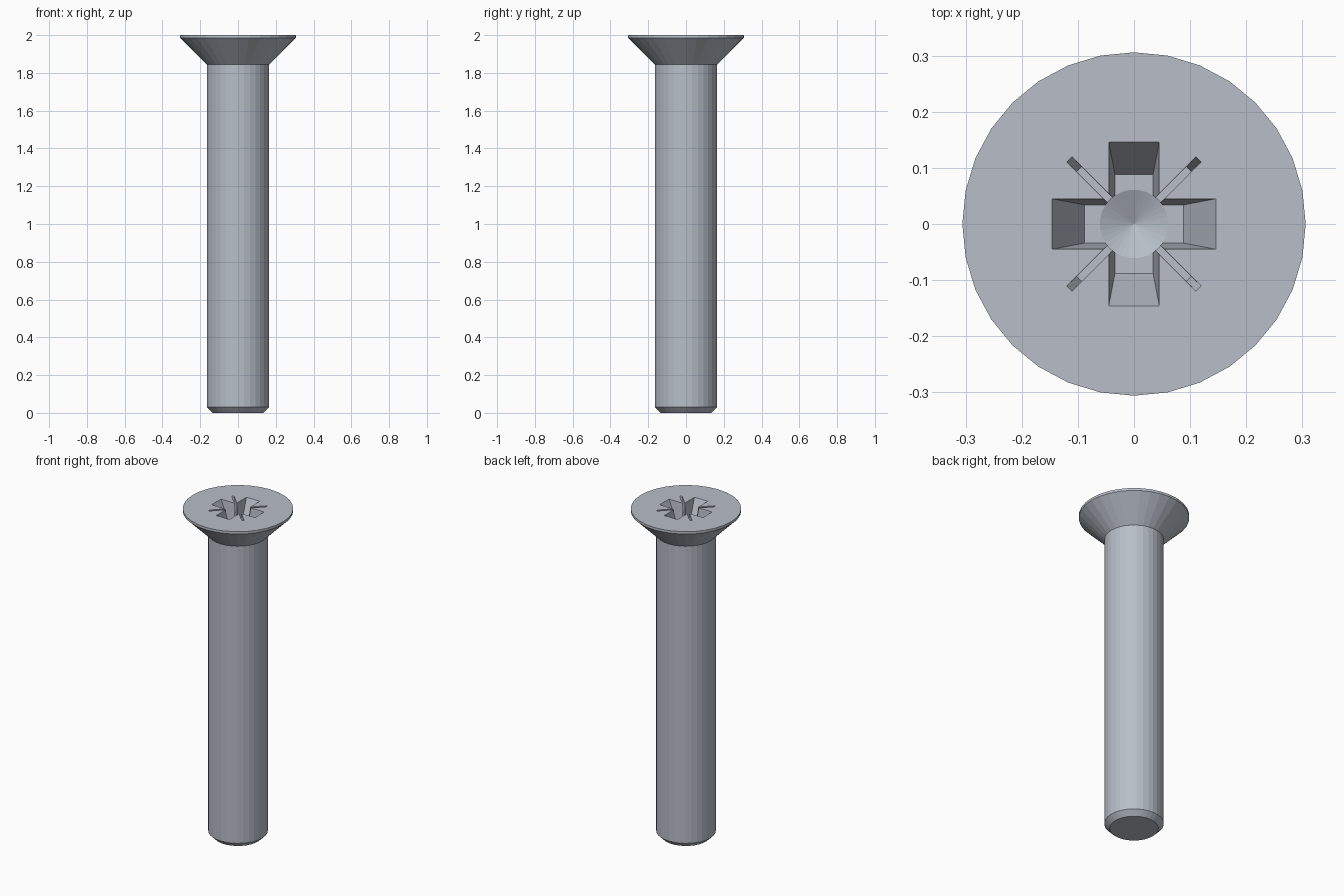
import bpy
import bmesh
from math import cos, sin, pi
from mathutils import Matrix

SIDES = 32
TOP = 2.0

old = bpy.data.objects.get("Cube")
if old:
    bpy.data.objects.remove(old, do_unlink=True)

steel = bpy.data.materials.new("grey_steel")
steel.use_nodes = True
colour = (0.48, 0.52, 0.58, 1.0)
steel.diffuse_color = colour
steel.node_tree.nodes["Principled BSDF"].inputs["Base Color"].default_value = colour


def add_object(name, bm):
    bmesh.ops.recalc_face_normals(bm, faces=bm.faces)
    mesh = bpy.data.meshes.new(name)
    bm.to_mesh(mesh)
    bm.free()
    mesh.materials.append(steel)
    obj = bpy.data.objects.new(name, mesh)
    bpy.context.collection.objects.link(obj)
    return obj


def turned(name, profile):
    """Closed solid of revolution from (radius, height) points; radius 0 makes a tip."""
    bm = bmesh.new()
    rings = []
    for r, z in profile:
        count = SIDES if r > 0 else 1
        rings.append([bm.verts.new((r * sin(2 * pi * i / SIDES), r * cos(2 * pi * i / SIDES), z))
                      for i in range(count)])
    for low, high in zip(rings, rings[1:]):
        for i in range(SIDES):
            j = (i + 1) % SIDES
            if len(low) == 1:
                bm.faces.new((low[0], high[j], high[i]))
            else:
                bm.faces.new((low[i], low[j], high[j], high[i]))
    for ring in (rings[0], rings[-1]):
        if len(ring) > 1:
            bm.faces.new(ring)
    return add_object(name, bm)


def tapered_bar(name, length, width, depth, angle):
    """Bar through the axis; length and width are (top, bottom) half sizes."""
    over = 0.02
    grow = 1 + over / depth
    bm = bmesh.new()
    bmesh.ops.create_cube(bm, size=2)
    for v in bm.verts:
        t = grow if v.co.z > 0 else 0
        v.co.x *= length[1] + (length[0] - length[1]) * t
        v.co.y *= width[1] + (width[0] - width[1]) * t
        v.co.z = TOP - depth + depth * t
    bm.transform(Matrix.Rotation(angle, 4, "Z"))
    return add_object(name, bm)


# Screw body: chamfered tip, plain shank, countersunk head
screw = turned("screw_body", [(0.135, 0), (0.165, 0.03), (0.165, 1.845),
                              (0.306, 1.985), (0.306, TOP)])

# Drive recess: central bore with a conical floor, cross arms, diagonal ribs
cutters = [turned("recess_bore", [(0, 1.853), (0.061, 1.88), (0.061, 2.02)])]
for k in range(2):
    cutters.append(tapered_bar("recess_arm", (0.146, 0.088), (0.045, 0.034),
                               0.12, k * pi / 2))
for k in range(2):
    cutters.append(tapered_bar("recess_rib", (0.163, 0.138), (0.0065, 0.006),
                               0.08, pi / 4 + k * pi / 2))

bpy.context.view_layer.objects.active = screw
for cutter in cutters:
    cutter.hide_render = True
    mod = screw.modifiers.new(cutter.name, "BOOLEAN")
    mod.operation = "DIFFERENCE"
    mod.solver = "EXACT"
    mod.object = cutter
    bpy.ops.object.modifier_apply(modifier=mod.name)
    bpy.data.objects.remove(cutter, do_unlink=True)
